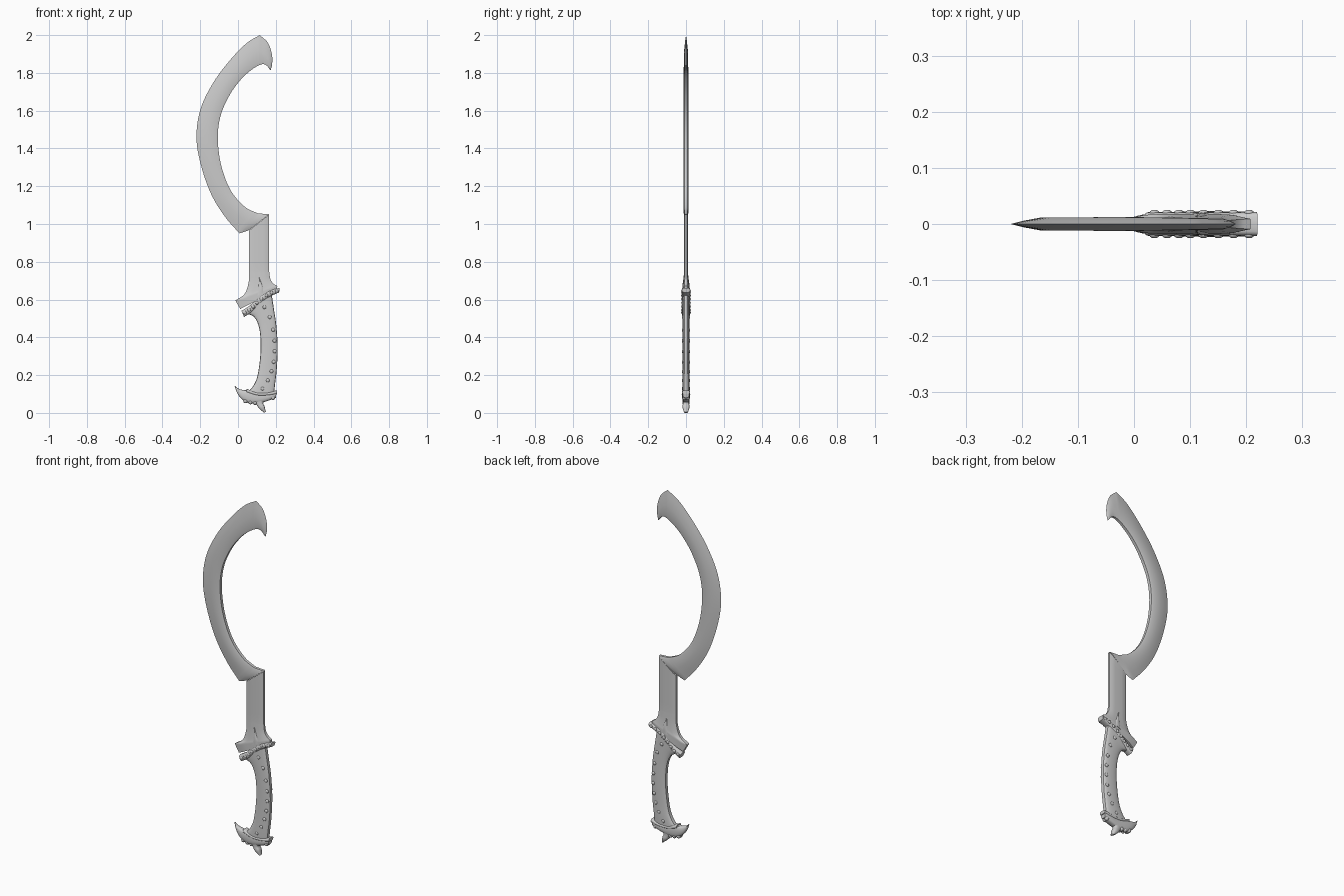
import bpy, bmesh, math
from mathutils import Vector, Matrix


def smooth_path(points, steps):
    """Catmull-Rom resampling of a list of equal-length tuples."""
    p = [Vector(q) for q in points]
    p = [p[0] * 2 - p[1]] + p + [p[-1] * 2 - p[-2]]
    out = []
    for i in range(1, len(p) - 2):
        a, b, c, d = p[i - 1:i + 3]
        for k in range(steps):
            t = k / steps
            out.append(0.5 * (b * 2 + (c - a) * t + (a * 2 - b * 5 + c * 4 - d) * t * t
                              + (b * 3 - a - c * 3 + d) * t ** 3))
    return out + [p[-2]]


def finish(name, bm, angle=35):
    bmesh.ops.remove_doubles(bm, verts=bm.verts, dist=0.0002)
    bmesh.ops.recalc_face_normals(bm, faces=bm.faces)
    mesh = bpy.data.meshes.new(name)
    bm.to_mesh(mesh)
    bm.free()
    ob = bpy.data.objects.new(name, mesh)
    bpy.context.collection.objects.link(ob)
    bpy.ops.object.select_all(action='DESELECT')
    ob.select_set(True)
    bpy.context.view_layer.objects.active = ob
    bpy.ops.object.shade_smooth_by_angle(angle=math.radians(angle))
    return ob


def loft(name, runs, profile, steps=6):
    """Skin between two edges. Rows: edge A x,z, edge B x,z, half thickness.
    Runs meet at a sharp corner. Profile: (position from A to B, relative thickness)."""
    rows = []
    for run in runs:
        new = smooth_path(run, steps)
        rows += new[1:] if rows else new
    bm = bmesh.new()
    ring_shape = [(t, -h) for t, h in profile] + [(t, h) for t, h in reversed(profile)]
    rings = []
    for ax, az, bx, bz, h in rows:
        rings.append([bm.verts.new((ax + (bx - ax) * t, h * y, az + (bz - az) * t))
                      for t, y in ring_shape])
    n = len(ring_shape)
    for r, s in zip(rings, rings[1:]):
        for i in range(n):
            j = (i + 1) % n
            bm.faces.new((r[i], r[j], s[j], s[i]))
    bm.faces.new(rings[0])
    bm.faces.new(rings[-1])
    return finish(name, bm)


def studs(name, places, y, radius, flat):
    """Flattened balls on both faces."""
    bm = bmesh.new()
    for x, z in places:
        for side in (-1, 1):
            m = Matrix.Translation((x, side * y, z)) @ Matrix.Diagonal((1, flat, 1, 1))
            bmesh.ops.create_uvsphere(bm, u_segments=12, v_segments=8, radius=radius, matrix=m)
    return finish(name, bm, 60)


def rounded(power, n=10):
    return [((1 - math.cos(math.pi * i / n)) / 2, max(0, math.sin(math.pi * i / n)) ** power)
            for i in range(n + 1)]


EDGED = [(0, 0), (0.2, 0.48), (0.5, 1), (0.9, 1), (1, 0.7)]
BAR = [(0, 0.5), (0.15, 0.9), (0.3, 1), (0.7, 1), (0.85, 0.9), (1, 0.5)]

# Sickle blade: heel, long crescent, hooked tip
loft("blade", [
    [(0.06, 0.968, 0.165, 1.052, 0.011), (0.008, 0.95, 0.105, 1.056, 0.011)],
    [(0.008, 0.95, 0.105, 1.056, 0.011), (-0.07, 1.04, 0.035, 1.092, 0.012),
     (-0.143, 1.16, -0.04, 1.18, 0.012), (-0.197, 1.315, -0.09, 1.315, 0.012),
     (-0.22, 1.46, -0.107, 1.46, 0.012), (-0.198, 1.61, -0.09, 1.58, 0.012),
     (-0.13, 1.75, -0.04, 1.69, 0.012), (-0.04, 1.87, 0.02, 1.77, 0.012),
     (0.045, 1.957, 0.07, 1.815, 0.011), (0.115, 2.0, 0.105, 1.838, 0.010)],
    [(0.115, 2.0, 0.105, 1.838, 0.010), (0.158, 1.96, 0.128, 1.846, 0.009),
     (0.179, 1.90, 0.145, 1.843, 0.008), (0.181, 1.85, 0.158, 1.832, 0.006),
     (0.173, 1.813, 0.17, 1.815, 0.003)],
], EDGED)

# Straight shank flaring into the guard
loft("shank_and_guard", [
    [(0.058, 0.965, 0.165, 1.05, 0.011), (0.058, 0.75, 0.165, 0.75, 0.011)],
    [(0.058, 0.75, 0.165, 0.75, 0.011), (0.056, 0.69, 0.171, 0.71, 0.013),
     (0.035, 0.63, 0.187, 0.685, 0.016), (-0.014, 0.595, 0.208, 0.672, 0.018)],
    [(-0.014, 0.595, 0.208, 0.672, 0.018), (0.012, 0.55, 0.206, 0.65, 0.018)],
], BAR)

# Leaf-shaped ridge on the guard
loft("guard_ridge", [
    [(0.107, 0.735, 0.109, 0.735, 0.010), (0.106, 0.70, 0.124, 0.695, 0.016),
     (0.10, 0.66, 0.142, 0.66, 0.020), (0.082, 0.61, 0.155, 0.645, 0.020)],
], rounded(1.0, 8))

# Beaded collar
collar = [(0.018, 0.54, 0.032, 0.508, 0.021), (0.062, 0.568, 0.078, 0.538, 0.021),
          (0.105, 0.608, 0.118, 0.578, 0.021), (0.16, 0.645, 0.168, 0.615, 0.021),
          (0.22, 0.662, 0.218, 0.638, 0.021)]
loft("collar", [collar], rounded(0.4))
mid = [((a + c) / 2, (b + d) / 2) for a, b, c, d, _ in smooth_path(collar, 4)]
studs("collar_beads", mid[1::2], 0.02, 0.009, 0.6)

# Curved grip with a row of rivets
loft("grip", [
    [(0.04, 0.525, 0.178, 0.63, 0.018), (0.085, 0.508, 0.19, 0.55, 0.018),
     (0.113, 0.445, 0.203, 0.46, 0.018), (0.12, 0.335, 0.21, 0.345, 0.018),
     (0.106, 0.21, 0.205, 0.23, 0.018), (0.085, 0.15, 0.196, 0.15, 0.019),
     (0.05, 0.105, 0.19, 0.09, 0.019)],
], rounded(0.5, 12))
studs("grip_rivets", [(0.14, 0.56), (0.168, 0.507), (0.186, 0.44), (0.193, 0.382),
                      (0.194, 0.326), (0.189, 0.27), (0.177, 0.22), (0.158, 0.172),
                      (0.13, 0.128)], 0.0165, 0.01, 0.6)

# Pommel: forward horn, raised band, beak underneath
loft("pommel_horn", [
    [(-0.02, 0.146, -0.017, 0.14, 0.005), (0.0, 0.13, -0.006, 0.108, 0.012),
     (0.03, 0.121, 0.018, 0.075, 0.018), (0.07, 0.122, 0.055, 0.052, 0.020),
     (0.12, 0.112, 0.105, 0.05, 0.020), (0.17, 0.11, 0.165, 0.066, 0.020),
     (0.206, 0.118, 0.2, 0.08, 0.017)],
], rounded(0.5))
loft("pommel_band", [
    [(0.045, 0.128, 0.045, 0.108, 0.020), (0.10, 0.108, 0.10, 0.092, 0.0225),
     (0.16, 0.108, 0.16, 0.092, 0.0225), (0.207, 0.12, 0.207, 0.10, 0.020)],
], rounded(0.4))
loft("pommel_beak", [
    [(0.075, 0.075, 0.16, 0.08, 0.018), (0.097, 0.045, 0.134, 0.055, 0.017),
     (0.113, 0.022, 0.141, 0.033, 0.018), (0.14, 0.0, 0.147, 0.006, 0.010)],
], rounded(0.5))
studs("pommel_scallops", [(0.04, 0.063), (0.066, 0.057), (0.09, 0.054), (0.185, 0.08)],
      0.008, 0.012, 0.9)
